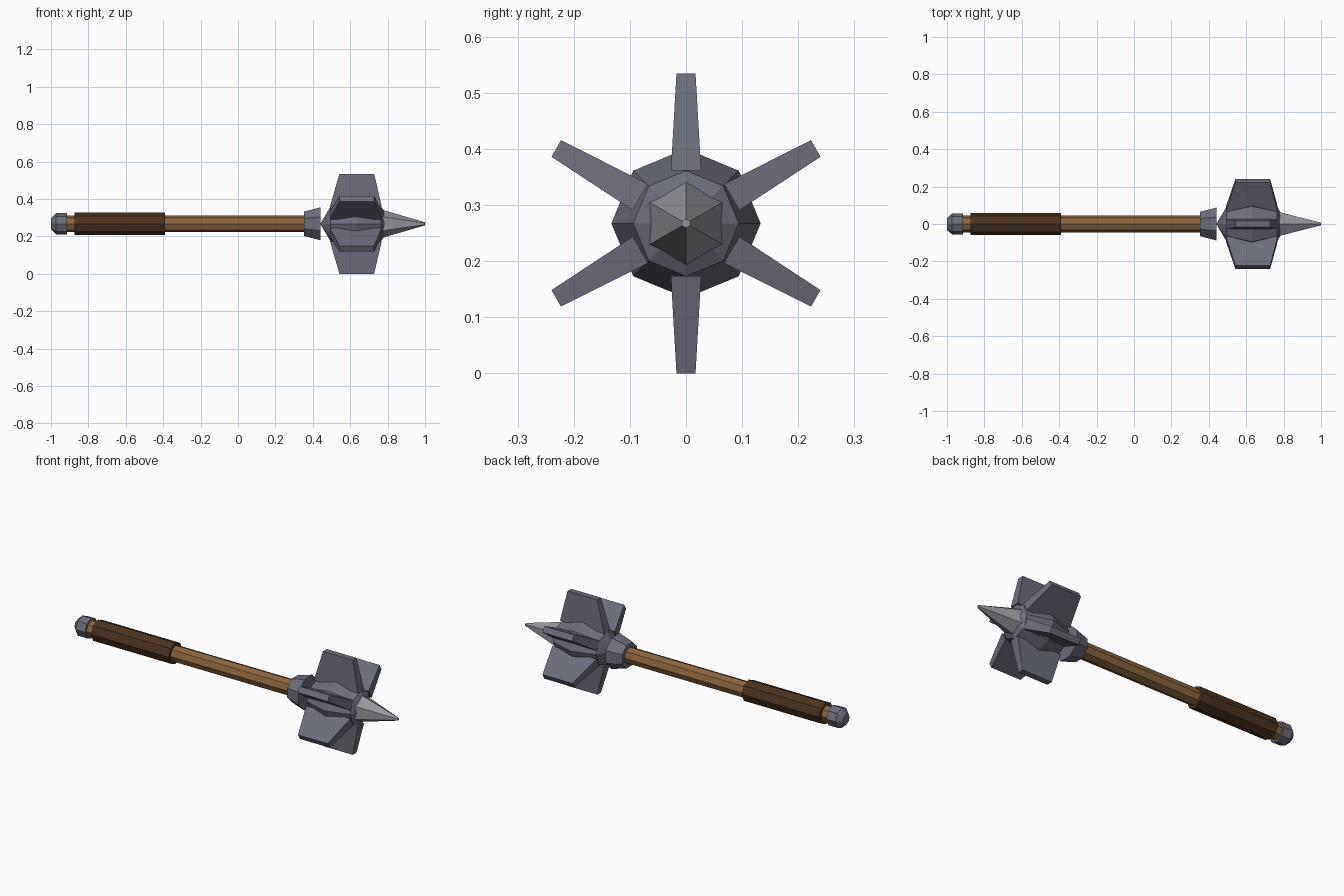
import bpy, bmesh, math
from mathutils import Matrix, Vector

cube = bpy.data.objects.get("Cube")
if cube:
    bpy.data.objects.remove(cube)

AXIS_Z = 0.267
HEAD_X = 0.63


def material(name, rgb):
    m = bpy.data.materials.new(name)
    m.use_nodes = True
    m.diffuse_color = (*rgb, 1)
    m.node_tree.nodes["Principled BSDF"].inputs["Base Color"].default_value = (*rgb, 1)
    return m


iron = material("dark iron", (0.15, 0.155, 0.20))
steel = material("pale steel", (0.30, 0.31, 0.33))
wood = material("wood", (0.27, 0.13, 0.05))
leather = material("dark leather", (0.075, 0.033, 0.012))


def finish(name, bm, mat):
    bmesh.ops.recalc_face_normals(bm, faces=bm.faces)
    mesh = bpy.data.meshes.new(name)
    bm.to_mesh(mesh)
    bm.free()
    mesh.materials.append(mat)
    obj = bpy.data.objects.new(name, mesh)
    obj.location.z = AXIS_Z
    bpy.context.collection.objects.link(obj)
    return obj


def turned(name, profile, sides, mat, turn=0.0):
    """Faceted solid around the x axis from (x, radius) pairs."""
    bm = bmesh.new()
    rings = []
    for x, r in profile:
        angles = [turn + math.tau * i / sides for i in range(sides)]
        rings.append([bm.verts.new((x, r * math.sin(a), r * math.cos(a))) for a in angles])
    for a, b in zip(rings, rings[1:]):
        for i in range(sides):
            j = (i + 1) % sides
            bm.faces.new((a[i], a[j], b[j], b[i]))
    bm.faces.new(rings[0])
    bm.faces.new(rings[-1])
    return finish(name, bm, mat)


def flange(name, angle):
    """Tapered blade standing out from the head."""
    bm = bmesh.new()
    bmesh.ops.create_cube(bm, size=2)
    for v in bm.verts:
        outer = v.co.z > 0
        length, width, radius = (0.093, 0.017, 0.267) if outer else (0.138, 0.027, 0.094)
        v.co = Vector((HEAD_X + 0.005 * outer + v.co.x * length, v.co.y * width, radius))
    bm.transform(Matrix.Rotation(angle, 4, "X"))
    return finish(name, bm, iron)


# Shaft, grip and fittings
half = math.pi / 8
turned("handle", [(-0.93, 0.045), (0.37, 0.045)], 8, wood)
turned("grip", [(-0.875, 0.06), (-0.39, 0.06)], 8, leather)
turned("pommel", [(-1.0, 0.03), (-0.972, 0.057), (-0.915, 0.057)], 8, iron)
turned("collar", [(0.352, 0.07), (0.44, 0.095)], 8, iron, half)

# Head core: a coarse eight-sided ball stretched along the shaft
bm = bmesh.new()
bmesh.ops.create_uvsphere(bm, u_segments=8, v_segments=4, radius=1)
bm.transform(Matrix.Translation((HEAD_X, 0, 0)) @ Matrix.Diagonal((0.19, 0.133, 0.133, 1))
             @ Matrix.Rotation(math.pi / 2, 4, "Y"))
finish("head_core", bm, iron)

# Six flanges and the front spike
for i in range(6):
    flange(f"flange_{i + 1}", i * math.tau / 6)
turned("spike", [(0.755, 0.08), (1.0, 0.008)], 6, steel)
